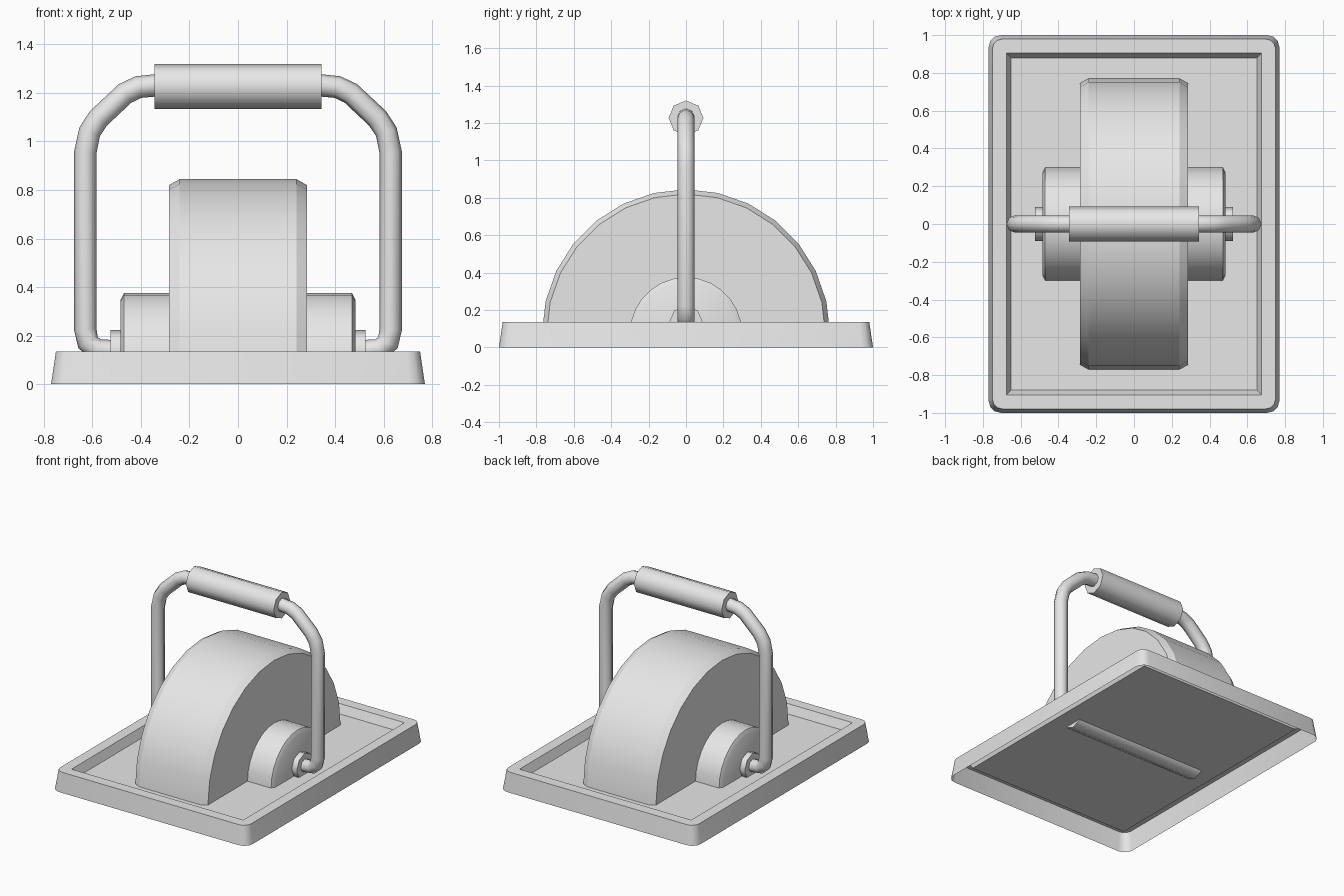
import bpy, bmesh
from math import sin, cos, pi, radians

default = bpy.data.objects.get("Cube")
if default:
    bpy.data.objects.remove(default, do_unlink=True)

GREY = (0.8, 0.8, 0.8, 1.0)
FLOOR = 0.075                    # height of the tray floor and wheel axis
grey = bpy.data.materials.new("plain grey")
grey.use_nodes = True
grey.diffuse_color = GREY
grey.node_tree.nodes["Principled BSDF"].inputs["Base Color"].default_value = GREY


def select_only(ob):
    bpy.ops.object.select_all(action='DESELECT')
    ob.select_set(True)
    bpy.context.view_layer.objects.active = ob


def finish(name, bm, angle=30):
    """Turn a bmesh into a shaded object."""
    bmesh.ops.remove_doubles(bm, verts=bm.verts, dist=1e-5)
    bmesh.ops.recalc_face_normals(bm, faces=bm.faces)
    me = bpy.data.meshes.new(name)
    bm.to_mesh(me)
    bm.free()
    me.materials.append(grey)
    ob = bpy.data.objects.new(name, me)
    bpy.context.collection.objects.link(ob)
    select_only(ob)
    bpy.ops.object.shade_smooth_by_angle(angle=radians(angle))
    return ob


def loft(bm, loops, closed=True):
    """Bridge point loops of equal length; return the vertex rings."""
    rings = [[bm.verts.new(p) for p in loop] for loop in loops]
    n = len(rings[0])
    for a, b in zip(rings, rings[1:]):
        for i in range(n if closed else n - 1):
            j = (i + 1) % n
            bm.faces.new((a[i], a[j], b[j], b[i]))
    return rings


def lathe_x(name, profile, z, steps, sweep=2 * pi, angle=30):
    """Sweep an (x, radius) profile about an axis along x and cap both ends."""
    closed = sweep > 6
    count = steps if closed else steps + 1
    turns = [sweep * i / steps for i in range(count)]
    bm = bmesh.new()
    rings = loft(bm, [[(x, r * cos(t), z + r * sin(t)) for t in turns]
                      for x, r in profile], closed)
    bm.faces.new(rings[0])
    bm.faces.new(rings[-1])
    return finish(name, bm, angle)


def rounded_rect(hx, hy, r, z, seg=3):
    points = []
    for k, (sx, sy) in enumerate(((1, 1), (-1, 1), (-1, -1), (1, -1))):
        for i in range(seg + 1):
            t = (k + i / seg) * pi / 2
            points.append((sx * (hx - r) + r * cos(t), sy * (hy - r) + r * sin(t), z))
    return points


# Tray: open-bottomed shell with sloping skirt, flat rim and sunken floor
bm = bmesh.new()
rings = loft(bm, [rounded_rect(0.77, 1.0, 0.065, 0),
                  rounded_rect(0.75, 0.98, 0.055, 0.135)])
rim = [rounded_rect(0.675, 0.905, 0, 0.135), rounded_rect(0.65, 0.88, 0, FLOOR)]
inner = [[bm.verts.new(loop[i * 4]) for i in range(4)] for loop in rim]
for i in range(4):
    j = (i + 1) % 4
    outer = rings[-1][i * 4:i * 4 + 4]
    bm.faces.new(outer + [inner[0][i]])
    bm.faces.new((outer[-1], rings[-1][j * 4], inner[0][j], inner[0][i]))
    bm.faces.new((inner[0][i], inner[0][j], inner[1][j], inner[1][i]))
bm.faces.new(inner[1])
finish("tray", bm)

# Half wheel and half hub rising from the floor
lathe_x("wheel", [(-0.285, 0.745), (-0.24, 0.77), (0.24, 0.77), (0.285, 0.745)],
        FLOOR, 14, pi, 25)
lathe_x("hub", [(-0.485, 0.27), (-0.47, 0.3), (0.47, 0.3), (0.485, 0.27)],
        FLOOR, 14, pi)

# Octagonal axle and grip
lathe_x("axle", [(-0.525, 0.09), (0.525, 0.09)], 0.133, 8, angle=50)
lathe_x("grip", [(-0.345, 0.093), (0.345, 0.093)], 1.227, 8, angle=50)

# Bent pipe handle
half = [(0.5, 0.135), (0.585, 0.143), (0.618, 0.172), (0.629, 0.225),
        (0.629, 0.955), (0.611, 1.04), (0.575, 1.095), (0.465, 1.198),
        (0.41, 1.224), (0.34, 1.231)]
path = half + [(-x, z) for x, z in reversed(half)]
curve = bpy.data.curves.new("handle", 'CURVE')
curve.dimensions = '3D'
curve.bevel_depth = 0.046
curve.bevel_resolution = 2
curve.use_fill_caps = True
spline = curve.splines.new('POLY')
spline.points.add(len(path) - 1)
for point, (x, z) in zip(spline.points, path):
    point.co = (x, 0, z, 1)
curve.materials.append(grey)
handle = bpy.data.objects.new("handle", curve)
bpy.context.collection.objects.link(handle)
select_only(handle)
bpy.ops.object.convert(target='MESH')
bpy.ops.object.shade_smooth_by_angle(angle=radians(50))
